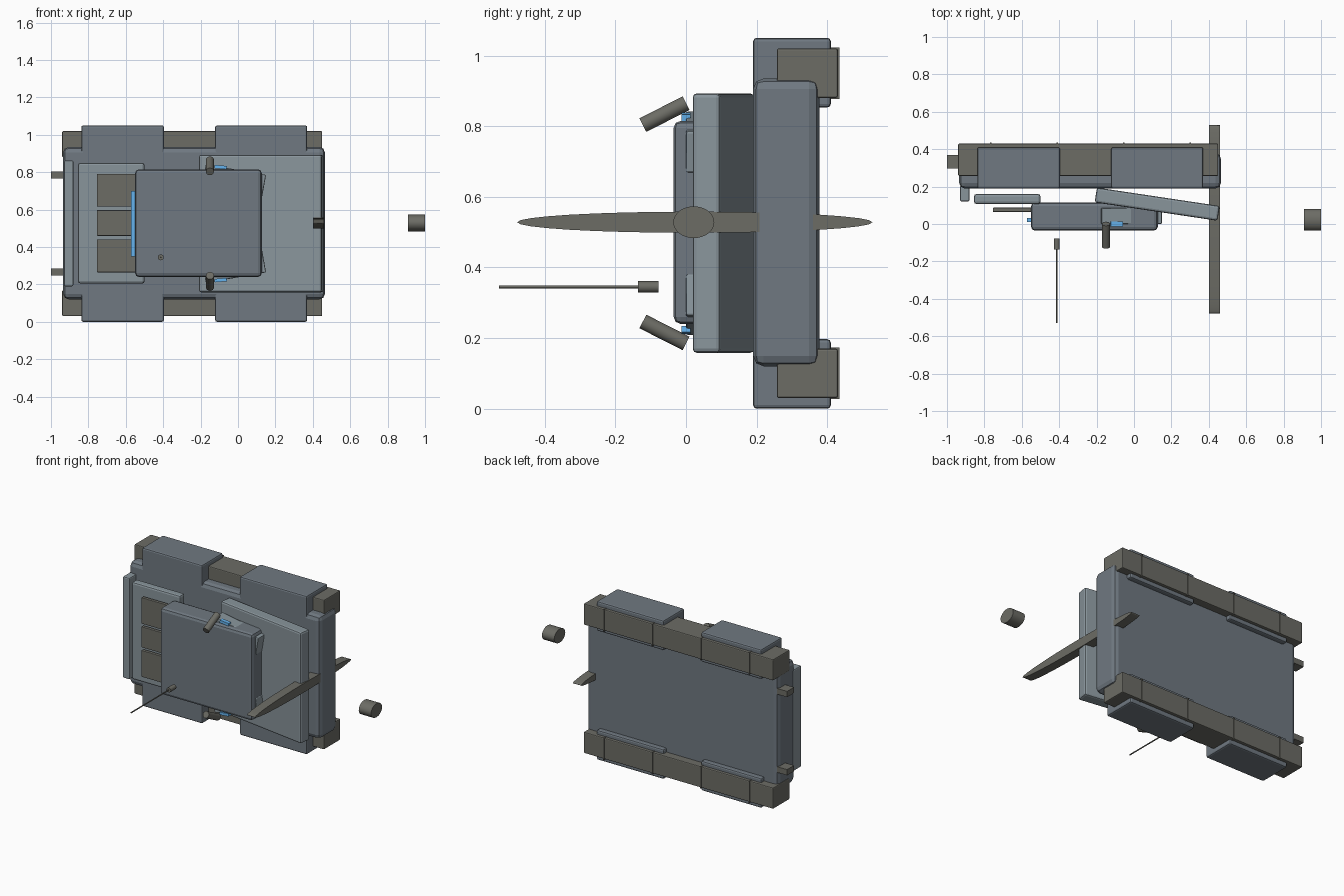
import bpy
from math import radians, atan2, pi

if "Cube" in bpy.data.objects:
    bpy.data.objects.remove(bpy.data.objects["Cube"])

ZC = 0.525  # mirror plane of the vehicle


def mat(name, rgb):
    m = bpy.data.materials.new(name)
    m.diffuse_color = (*rgb, 1)
    m.use_nodes = True
    m.node_tree.nodes["Principled BSDF"].inputs["Base Color"].default_value = m.diffuse_color
    return m


SLATE = mat("slate", (0.16, 0.19, 0.22))
LIGHT = mat("light_slate", (0.25, 0.30, 0.33))
DARK = mat("dark_grey", (0.15, 0.15, 0.13))
BLUE = mat("light_blue", (0.13, 0.45, 0.85))


def finish(o, name, m, bevel=0, segs=2):
    o.name = name
    o.data.materials.append(m)
    if bevel:
        b = o.modifiers.new("bevel", 'BEVEL')
        b.width, b.segments = bevel, segs
    return o


def box(name, x, y, z, m, bevel=0, tilt=(0, 0, 0)):
    """Box given by its (min, max) range on each axis, then tilted about its centre."""
    r = (x, y, z)
    bpy.ops.mesh.primitive_cube_add(size=1, location=[(a + b) / 2 for a, b in r])
    o = bpy.context.object
    o.scale = [b - a for a, b in r]
    bpy.ops.object.transform_apply(location=False, rotation=False, scale=True)
    o.rotation_euler = tilt
    return finish(o, name, m, bevel)


def tube(name, centre, length, rot, m, r=(1, 1), verts=32):
    bpy.ops.mesh.primitive_cylinder_add(vertices=verts, radius=1, depth=1,
                                        location=centre, rotation=rot)
    o = bpy.context.object
    o.scale = (r[0], r[1], length)
    bpy.ops.object.shade_smooth_by_angle(angle=radians(35))
    return finish(o, name, m)


def sides(z):
    """The z range on both sides of the mirror plane."""
    return [("left", 1, z), ("right", -1, (2 * ZC - z[1], 2 * ZC - z[0]))]


# Hull, sloped front plate and rear deck
box("hull", (-0.935, 0.465), (0.19, 0.378), (0.12, 0.935), SLATE, 0.03)
box("front_plate", (-0.208, 0.456), (0.066, 0.146), (0.158, 0.893), LIGHT, 0.012,
    (0, 0, radians(-8.5)))
box("rear_plate", (-0.93, -0.88), (0.12, 0.205), (0.19, 0.862), LIGHT, 0.008)
box("engine_deck", (-0.855, -0.50), (0.107, 0.16), (0.205, 0.85), LIGHT, 0.012)
for i, z in enumerate([(0.265, 0.44), (0.46, 0.597), (0.617, 0.79)]):
    box(f"deck_grille_{i}", (-0.755, -0.53), (0.065, 0.087), z, DARK, 0.003)

# Running gear on both sides
for side, s, z in sides((0.88, 1.02)):
    box(f"{side}_track", (-0.94, 0.45), (0.257, 0.43), z, DARK, 0.006)
    for i in range(4):
        x = 0.30 - 0.355 * i
        box(f"{side}_track_rib_{i}", (x - 0.004, x + 0.004), (0.30, 0.435),
            (z[0] - 0.003, z[1] + 0.003), DARK)
for side, s, z in sides((0.853, 1.05)):
    box(f"{side}_rear_fender", (-0.838, -0.396), (0.19, 0.41), z, SLATE, 0.01)
    box(f"{side}_front_fender", (-0.122, 0.37), (0.19, 0.41), z, SLATE, 0.01)
for side, s, z in sides((0.765, 0.803)):
    box(f"{side}_exhaust", (-1.0, -0.92), (0.297, 0.37), z, DARK)

# Turret with angled cheeks, sensor strips and launchers
box("turret", (-0.55, 0.127), (-0.035, 0.115), (0.24, 0.815), SLATE, 0.02)
box("turret_rear_strip", (-0.571, -0.53), (0.01, 0.032), (0.35, 0.70), BLUE)
for side, s, z in sides((0.695, 0.815)):
    box(f"{side}_cheek", (-0.185, 0.142), (0.0, 0.085), z, LIGHT, 0.006,
        (0, radians(10) * s, 0))
for side, s, z in sides((0.818, 0.836)):
    box(f"{side}_sensor", (-0.125, -0.06), (-0.013, 0.013), z, BLUE, 0,
        (0, radians(5) * s, 0))
for side, s in (("left", 1), ("right", -1)):
    lean = atan2(0.122, 0.062)  # tilt away from z, toward -x rotation
    rot = (-lean if s > 0 else lean, 0, 0)
    tube(f"{side}_launcher", (-0.15, -0.061, ZC + s * 0.309), 0.137, rot, DARK,
         (0.0215, 0.0215), 24)

# Antenna
tube("antenna_base", (-0.413, -0.107, 0.345), 0.058, (pi / 2, 0, 0), DARK, (0.016, 0.016), 16)
tube("antenna_rod", (-0.413, -0.32, 0.345), 0.42, (pi / 2, 0, 0), DARK, (0.004, 0.004), 12)

# Flattened gun disc and separate muzzle
tube("gun_blade", (0.43, 0.025, 0.528), 0.06, (0, pi / 2, 0), DARK, (0.03, 0.503))
tube("muzzle", (0.955, 0.022, 0.528), 0.09, (0, pi / 2, 0), DARK, (0.045, 0.058))
